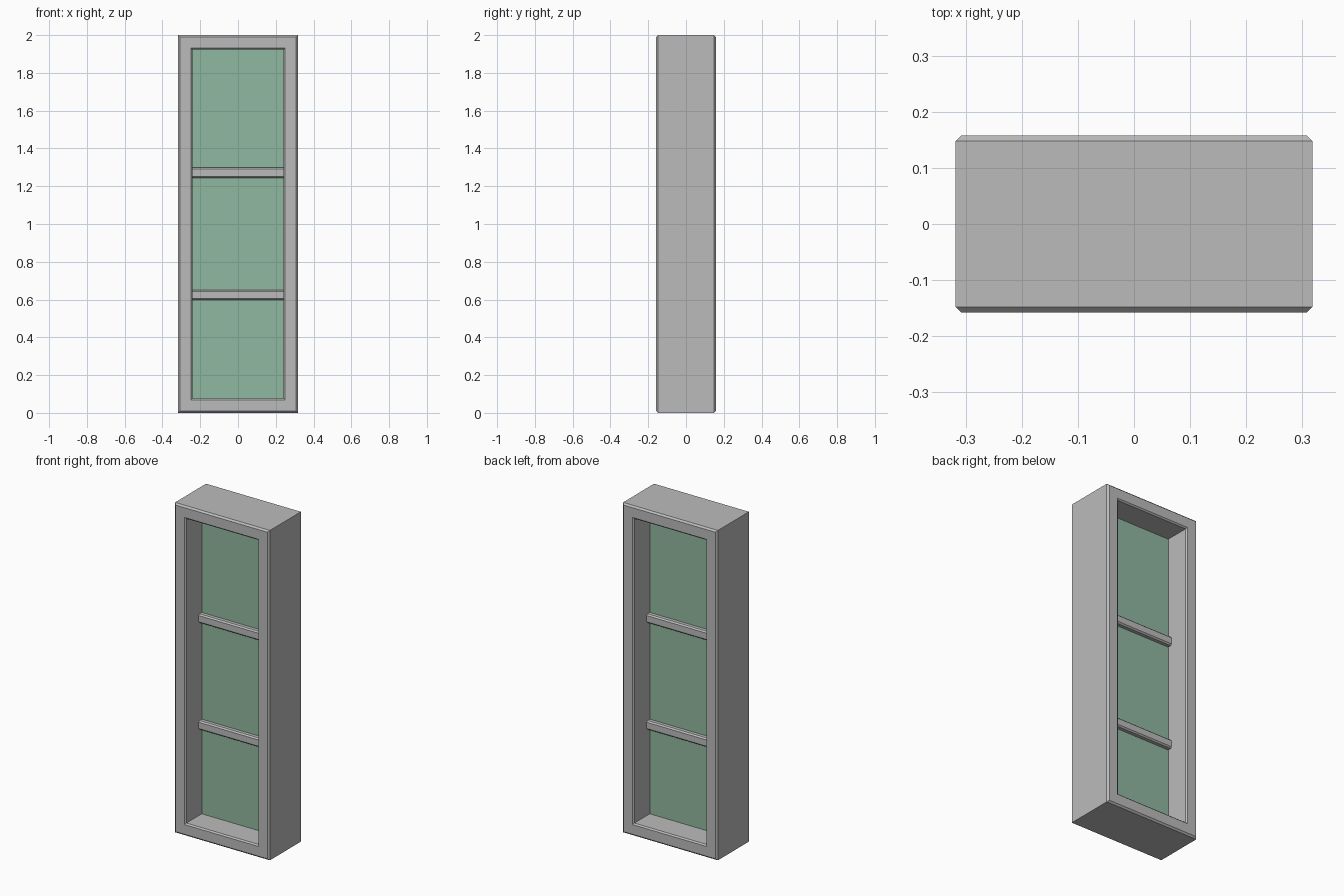
import bpy
import bmesh

cube = bpy.data.objects.get("Cube")
if cube:
    bpy.data.objects.remove(cube, do_unlink=True)

HALF_W, HALF_D, HEIGHT = 0.318, 0.158, 2.0
BORDER = 0.077
BEVEL = 0.01
LIP = 0.008


def make_material(name, color):
    mat = bpy.data.materials.new(name)
    mat.use_nodes = True
    mat.diffuse_color = color
    mat.node_tree.nodes["Principled BSDF"].inputs["Base Color"].default_value = color
    return mat


def loft(name, rings, mat, closed=False):
    """Bridge matching rings of points; cap the ends unless the loft closes on itself."""
    bm = bmesh.new()
    loops = [[bm.verts.new(p) for p in ring] for ring in rings]
    n = len(loops[0])
    pairs = list(zip(loops, loops[1:]))
    if closed:
        pairs.append((loops[-1], loops[0]))
    else:
        bm.faces.new(loops[0])
        bm.faces.new(loops[-1])
    for a, b in pairs:
        for i in range(n):
            j = (i + 1) % n
            bm.faces.new((a[i], a[j], b[j], b[i]))
    bmesh.ops.recalc_face_normals(bm, faces=bm.faces)
    mesh = bpy.data.meshes.new(name)
    bm.to_mesh(mesh)
    bm.free()
    mesh.materials.append(mat)
    obj = bpy.data.objects.new(name, mesh)
    bpy.context.collection.objects.link(obj)
    return obj


def rectangle(inset, y):
    x, low, high = HALF_W - inset, inset, HEIGHT - inset
    return [(-x, y, low), (x, y, low), (x, y, high), (-x, y, high)]


grey = make_material("frame grey", (0.5, 0.5, 0.5, 1))
green = make_material("glass green", (0.28, 0.48, 0.35, 1))

# Frame: mitred, chamfered section mirrored front to back
front = [(0, -HALF_D + BEVEL), (BEVEL, -HALF_D),
         (BORDER - LIP, -HALF_D), (BORDER, -HALF_D + LIP)]
section = front + [(inset, -y) for inset, y in reversed(front)]
loft("window_frame", [rectangle(i, y) for i, y in section], grey, closed=True)

# Glass pane in the middle of the frame depth
loft("glass_pane", [rectangle(BORDER - 0.002, y) for y in (-0.003, 0.003)], green)

# Chamfered crossbars dividing the glass
bar_d, bar_h = 0.032, 0.027
half = [(-bar_d + LIP, -bar_h), (-bar_d, -bar_h + LIP),
        (-bar_d, bar_h - LIP), (-bar_d + LIP, bar_h)]
outline = half + [(-y, -z) for y, z in half]
reach = HALF_W - BORDER + 0.002
for name, height in (("lower_crossbar", 0.624), ("upper_crossbar", 1.271)):
    loft(name, [[(x, y, height + z) for y, z in outline] for x in (-reach, reach)], grey)
